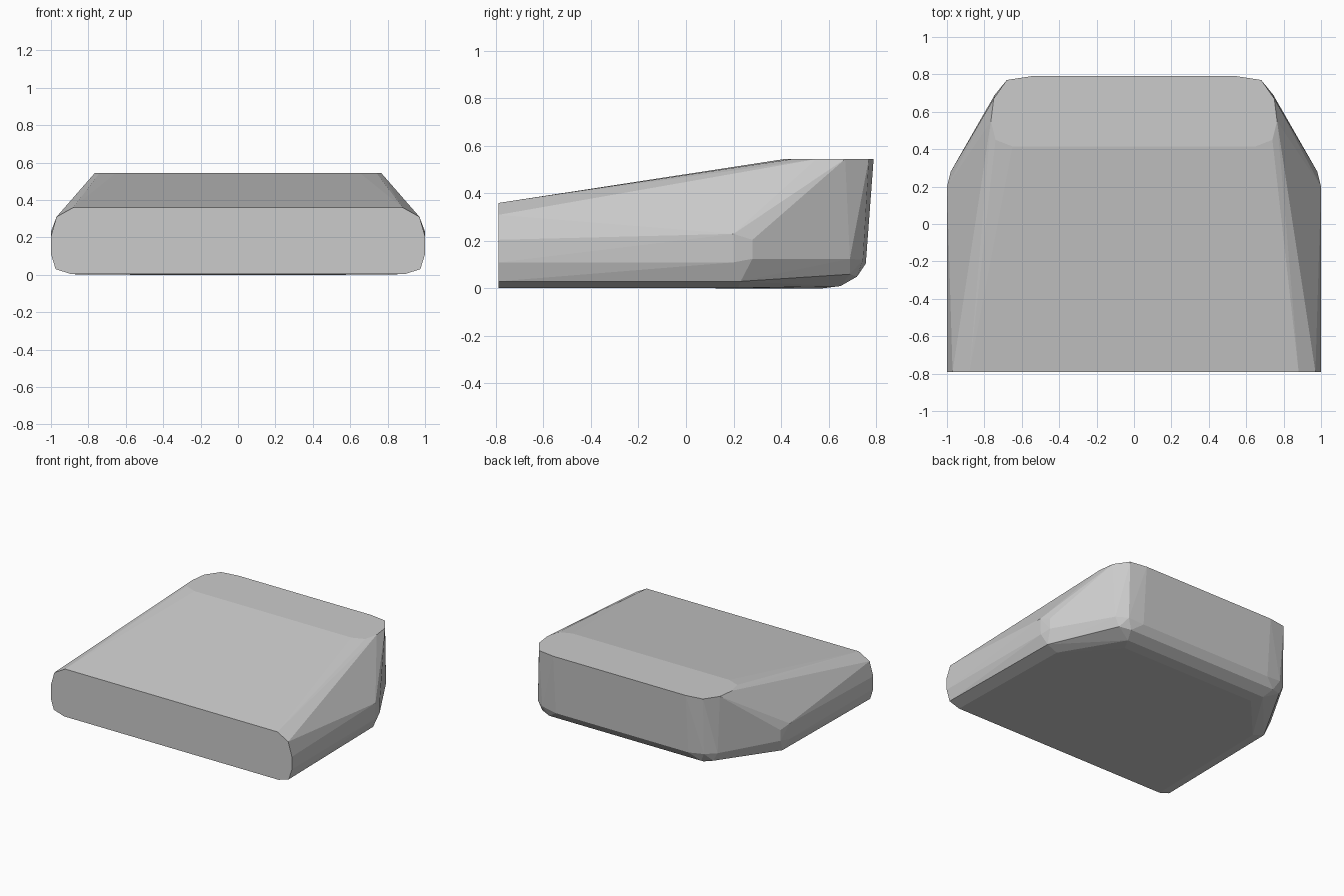
import bpy
import bmesh
from math import radians

cube = bpy.data.objects.get("Cube")
if cube:
    bpy.data.objects.remove(cube, do_unlink=True)

# Single plain grey material
grey = bpy.data.materials.new("plain grey")
grey.use_nodes = True
color = (0.6, 0.6, 0.6, 1)
grey.diffuse_color = color
grey.node_tree.nodes["Principled BSDF"].inputs["Base Color"].default_value = color

FRONT, TOP = -0.79, 0.545

# Corner points of one half, grouped by region
front_outline = [(x, FRONT, z) for x, z in (
    (0.88, 0.36), (0.97, 0.31), (1.0, 0.205), (1.0, 0.11), (0.975, 0.03), (0.89, 0.003))]
top_outline = [(x, y, TOP) for x, y in (
    (0.65, 0.415), (0.74, 0.45), (0.765, 0.55), (0.75, 0.67), (0.68, 0.77), (0.55, 0.79))]
side_bend = [(1.0, 0.2, 0.23), (0.98, 0.28, 0.205), (0.98, 0.28, 0.125),
             (0.995, 0.2, 0.11), (0.96, 0.23, 0.03), (0.87, 0.22, 0.003)]
back_corner = [(0.745, 0.69, 0.125), (0.67, 0.745, 0.12), (0.55, 0.757, 0.105),
               (0.71, 0.69, 0.06), (0.63, 0.72, 0.05),
               (0.6, 0.65, 0.01), (0.56, 0.57, 0)]

# Wedge-shaped body, wrapped around the mirrored corner points
bm = bmesh.new()
for x, y, z in front_outline + top_outline + side_bend + back_corner:
    for side in (-1, 1):
        bm.verts.new((side * x, y, z))
hull = bmesh.ops.convex_hull(bm, input=bm.verts[:])
loose = {g for g in hull["geom_interior"] + hull["geom_unused"]
         if isinstance(g, bmesh.types.BMVert)}
bmesh.ops.delete(bm, geom=list(loose), context="VERTS")
bmesh.ops.dissolve_limit(bm, angle_limit=radians(1), verts=bm.verts[:], edges=bm.edges[:])
bmesh.ops.recalc_face_normals(bm, faces=bm.faces[:])

mesh = bpy.data.meshes.new("wedge_body")
bm.to_mesh(mesh)
bm.free()
mesh.materials.append(grey)
body = bpy.data.objects.new("wedge_body", mesh)
bpy.context.collection.objects.link(body)
